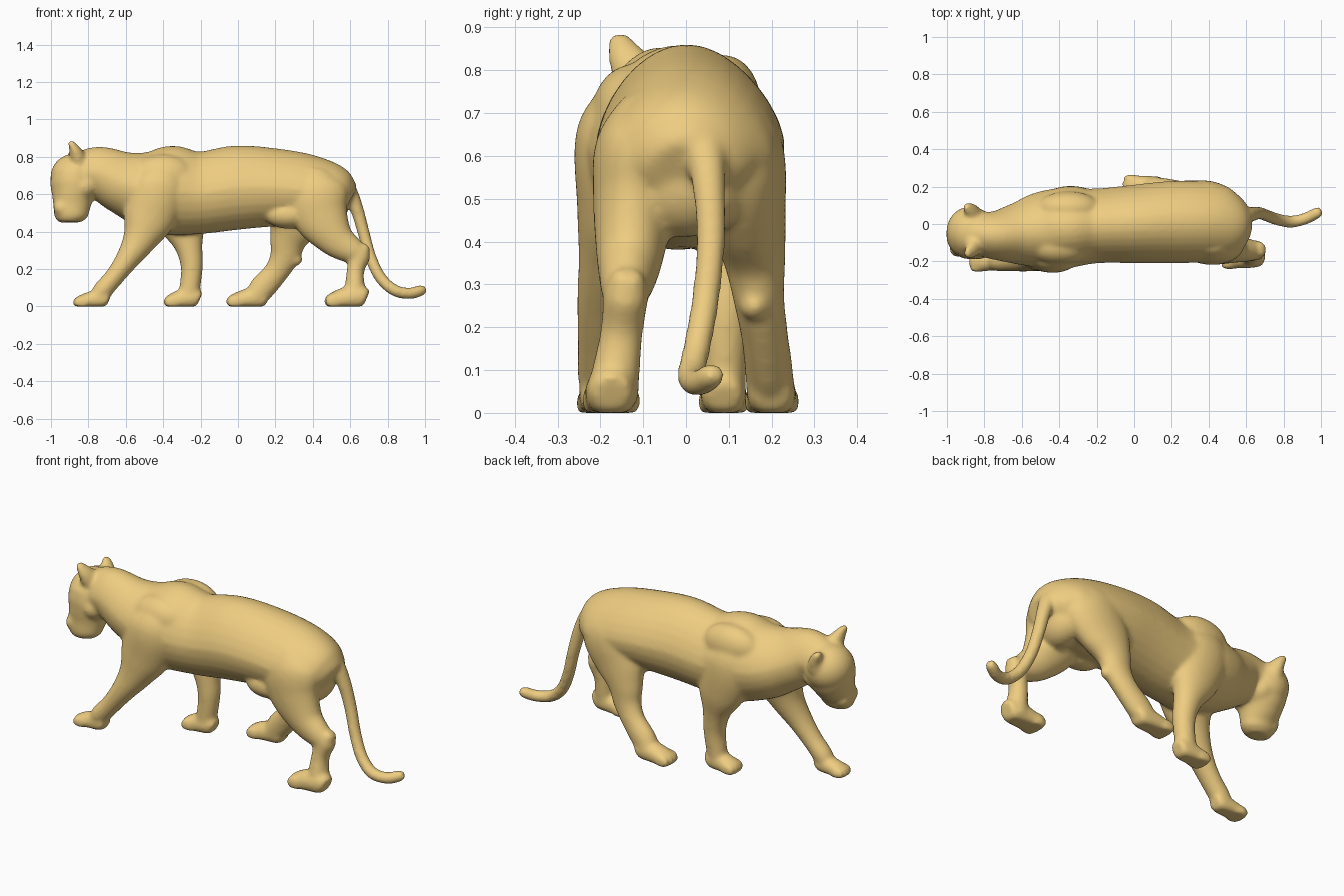
import bpy, bmesh, math
from mathutils import Vector, Matrix

bm = bmesh.new()
SIDES = 28


def loft(rows, steps=6, peak=0.0):
    """Skin smooth ellipses along a path; row = x, y, z, in-plane radius, sideways radius.
    peak narrows the upper half so the section has a slight ridge."""
    pts = []
    n = len(rows)
    for i in range(n - 1):
        p0, p1, p2, p3 = (rows[max(0, min(n - 1, i + k))] for k in (-1, 0, 1, 2))
        for s in range(steps):
            t = s / steps
            pts.append([0.5 * (2 * b + (c - a) * t + (2 * a - 5 * b + 4 * c - d) * t * t
                               + (3 * b - a - 3 * c + d) * t ** 3)
                        for a, b, c, d in zip(p0, p1, p2, p3)])
    pts.append(rows[-1])
    rings = []
    for i, p in enumerate(pts):
        lo, hi = pts[max(0, i - 1)], pts[min(len(pts) - 1, i + 1)]
        tan = (Vector(hi[:3]) - Vector(lo[:3])).normalized()
        side = Vector((0, 1, 0))
        side = (side - tan * side.dot(tan)).normalized()
        up = tan.cross(side)
        ring = []
        for k in range(SIDES):
            a = 2 * math.pi * k / SIDES
            w = p[4] * math.cos(a) * (1 - peak * max(0, math.sin(a)))
            ring.append(bm.verts.new(Vector(p[:3]) + up * (p[3] * math.sin(a)) + side * w))
        rings.append(ring)
    for r, q in zip(rings, rings[1:]):
        for k in range(SIDES):
            m = (k + 1) % SIDES
            bm.faces.new((r[k], r[m], q[m], q[k]))
    bm.faces.new(rings[0][::-1])
    bm.faces.new(rings[-1])


def ball(center, radii):
    m = Matrix.Translation(center) @ Matrix.Diagonal((*radii, 1))
    bmesh.ops.create_uvsphere(bm, u_segments=24, v_segments=16, radius=1, matrix=m)


def paw(heel, toe, y, w, h):
    """Flat-soled paw pointing to -x with four toes."""
    d = toe - heel
    loft([(heel, y, h * 0.42, h * 0.42, w * 0.7),
          (heel + d * 0.12, y, h * 0.5, h * 0.62, w * 0.9),
          (heel + d * 0.45, y, h * 0.45, h * 0.62, w * 0.98),
          (heel + d * 0.75, y, h * 0.3, h * 0.5, w),
          (heel + d * 0.92, y, h * 0.22, h * 0.36, w * 0.85)])
    for k in (-1.5, -0.5, 0.5, 1.5):
        ball((toe + 0.038 + 0.008 * abs(k), y + k * w * 0.52, h * 0.27), (0.044, w * 0.3, h * 0.42))


# torso and neck
loft([(-.86, -.045, .70, .115, .115), (-.75, -.06, .718, .138, .13), (-.62, -.052, .665, .168, .168),
      (-.5, -.035, .63, .204, .205), (-.36, -.02, .62, .24, .215), (-.2, -.01, .608, .22, .2),
      (0, 0, .636, .225, .21), (.2, .01, .636, .209, .22), (.38, .01, .62, .192, .216),
      (.5, 0, .605, .16, .195), (.57, 0, .58, .115, .145), (.6, 0, .565, .07, .09)], peak=.17)

# shoulder blades
ball((-.35, .085, .725), (.17, .09, .112))
ball((-.40, -.12, .70), (.17, .10, .115))

# head: skull, face and muzzle
ball((-.874, -.043, .69), (.13, .138, .128))
loft([(-.875, -.05, .72, .122, .128), (-.878, -.062, .64, .126, .13), (-.885, -.08, .575, .108, .11),
      (-.89, -.097, .52, .097, .084), (-.894, -.105, .478, .088, .073), (-.894, -.107, .45, .06, .05)])
ball((-.825, -.06, .64), (.088, .13, .085))
for dy in (-.033, .033):
    ball((-.942, -.1 + dy, .52 - dy * .2), (.045, .044, .045))

# ears
for base, mid, tip in (((-.85, -.10, .765), (-.867, -.137, .825), (-.897, -.162, .882)),
                       ((-.865, .045, .735), (-.875, .07, .775), (-.9, .098, .822))):
    loft([(*base, .055, .065), (*mid, .036, .046), (*tip, .015, .022)])

# near front leg, reaching forward
loft([(-.41, -.12, .76, .08, .06), (-.42, -.146, .65, .15, .11), (-.475, -.155, .48, .142, .1),
      (-.525, -.17, .36, .094, .082), (-.59, -.188, .255, .064, .067), (-.66, -.197, .16, .052, .056),
      (-.725, -.2, .085, .052, .053), (-.755, -.2, .045, .04, .045)])
paw(-.69, -.885, -.2, .053, .078)

# far front leg, upright
loft([(-.35, .08, .76, .08, .06), (-.35, .1, .64, .16, .1), (-.3, .11, .46, .135, .085),
      (-.265, .1, .33, .078, .067), (-.247, .093, .22, .06, .058), (-.255, .09, .12, .056, .053),
      (-.27, .088, .04, .056, .05)])
paw(-.205, -.4, .088, .056, .088)

# near hind leg, pushing off behind
loft([(.4, -.07, .71, .1, .08), (.41, -.105, .61, .175, .108), (.445, -.122, .48, .15, .095),
      (.525, -.132, .36, .1, .077), (.615, -.14, .295, .07, .06), (.655, -.14, .265, .05, .05)])
loft([(.692, -.135, .325, .022, .032), (.655, -.14, .28, .057, .052), (.628, -.15, .19, .047, .05),
      (.625, -.163, .1, .054, .056), (.625, -.17, .03, .058, .06)])
paw(.687, .46, -.175, .063, .1)

# far hind leg, stepping forward
loft([(.4, .07, .71, .1, .08), (.385, .115, .61, .175, .112), (.31, .142, .46, .148, .092),
      (.27, .16, .36, .102, .073), (.25, .17, .27, .08, .06), (.205, .183, .185, .066, .055),
      (.135, .193, .105, .07, .056), (.09, .197, .05, .058, .057)])
ball((.3, .16, .25), (.046, .036, .036))
paw(.16, -.065, .2, .06, .092)

# flank folds in front of the thighs, and rump below the tail
for y in (-.11, .12):
    ball((.27, y, .49), (.13, .085, .075))
ball((.48, 0, .54), (.11, .15, .13))

# tail
loft([(.5, .02, .67, .06, .06), (.582, .04, .625, .048, .05), (.632, .053, .53, .037, .039),
      (.67, .058, .4, .033, .034), (.71, .045, .26, .032, .033), (.765, .025, .15, .032, .033),
      (.84, .012, .085, .032, .033), (.92, .03, .07, .031, .032), (.975, .058, .085, .031, .031),
      (1.003, .07, .093, .021, .022)])

# flatten the soles on the ground
for v in bm.verts:
    v.co.z = max(v.co.z, 0)
bmesh.ops.recalc_face_normals(bm, faces=bm.faces)

# fuse all parts into one smooth skin
mesh = bpy.data.meshes.new("big_cat_body")
bm.to_mesh(mesh)
bm.free()
cat = bpy.data.objects.new("big_cat_body", mesh)
bpy.context.collection.objects.link(cat)
fuse = cat.modifiers.new("fuse", 'REMESH')
fuse.mode = 'VOXEL'
fuse.voxel_size = 0.009
fuse.use_smooth_shade = True
soften = cat.modifiers.new("soften", 'SMOOTH')
soften.factor = 0.5
soften.iterations = 18

mat = bpy.data.materials.new("tan_fur")
mat.diffuse_color = (0.86, 0.61, 0.22, 1)
mesh.materials.append(mat)
for p in mesh.polygons:
    p.use_smooth = True
